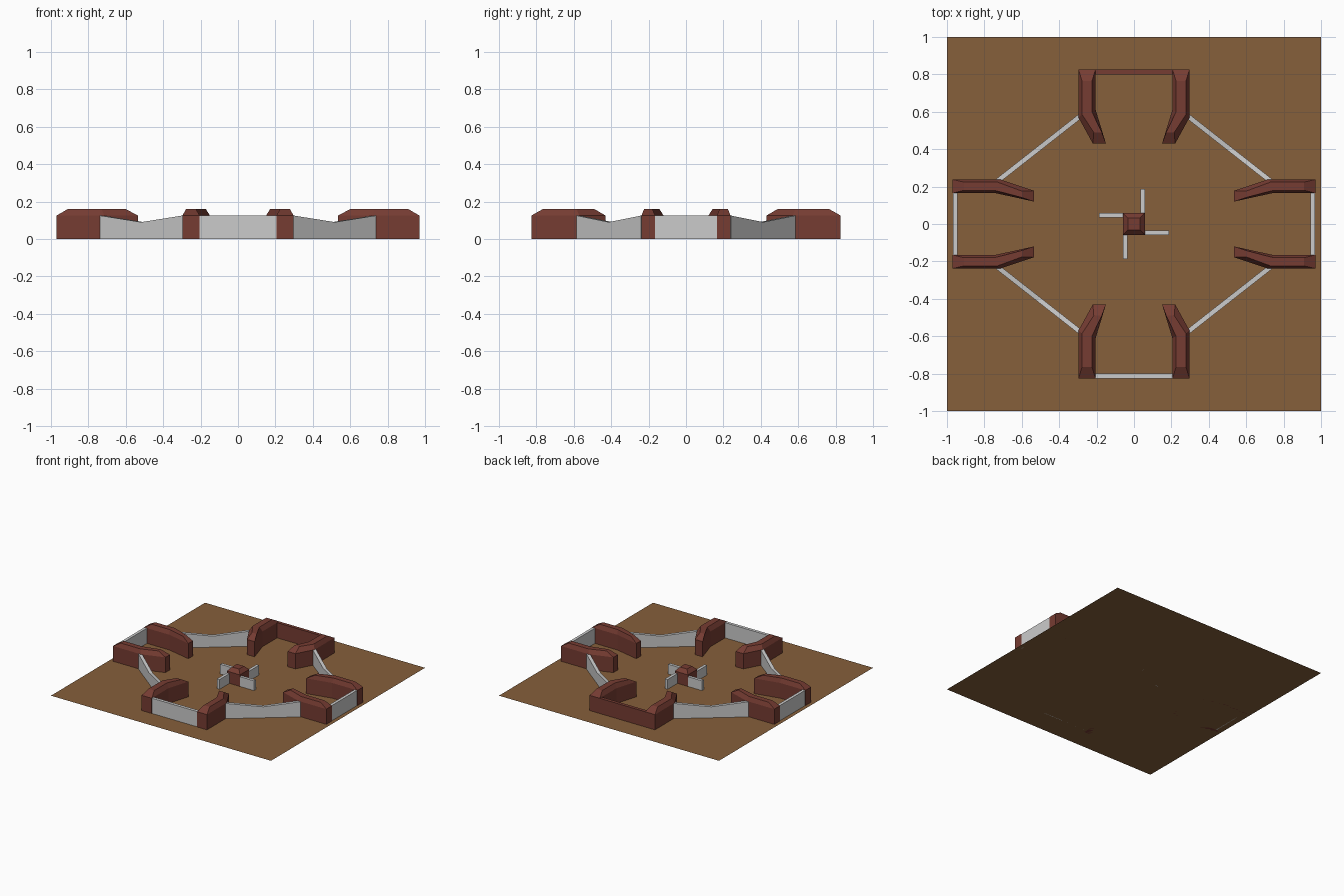
import bpy, bmesh
from mathutils import Vector

if "Cube" in bpy.data.objects:
    bpy.data.objects.remove(bpy.data.objects["Cube"])


def material(name, rgb):
    m = bpy.data.materials.new(name)
    m.diffuse_color = (*rgb, 1)
    m.use_nodes = True
    m.node_tree.nodes["Principled BSDF"].inputs["Base Color"].default_value = m.diffuse_color
    return m


DIRT = material("dirt", (0.24, 0.115, 0.043))
BRICK = material("brick", (0.18, 0.045, 0.032))


def loft(name, rings, mat=None):
    """Closed solid skinned through rings of equal point count."""
    bm = bmesh.new()
    loops = [[bm.verts.new(p) for p in r] for r in rings]
    n = len(loops[0])
    for a, b in zip(loops, loops[1:]):
        for i in range(n):
            j = (i + 1) % n
            bm.faces.new((a[i], a[j], b[j], b[i]))
    bm.faces.new(loops[0])
    bm.faces.new(loops[-1])
    bmesh.ops.recalc_face_normals(bm, faces=bm.faces)
    me = bpy.data.meshes.new(name)
    bm.to_mesh(me)
    bm.free()
    ob = bpy.data.objects.new(name, me)
    bpy.context.collection.objects.link(ob)
    if mat:
        me.materials.append(mat)
    return ob


def rect(x0, x1, y0, y1, z):
    return [(x0, y0, z), (x1, y0, z), (x1, y1, z), (x0, y1, z)]


def box(name, x0, x1, y0, y1, h, mat=None):
    return loft(name, [rect(x0, x1, y0, y1, 0), rect(x0, x1, y0, y1, h)], mat)


H, TOP = 0.125, 0.16

# Ground sheet
bpy.ops.mesh.primitive_plane_add(size=2)
ground = bpy.context.object
ground.name = "ground"
ground.data.materials.append(DIRT)

# Bent bastion arms: plan outline (across, along) and chamfered crown outline
NS_BASE = [(.297, .827), (.297, .57), (.22, .43), (.15, .43), (.205, .61), (.205, .827)]
NS_TOP = [(.278, .765), (.278, .585), (.215, .49), (.172, .49), (.225, .60), (.225, .765)]
EW_BASE = [(.238, .97), (.238, .715), (.178, .535), (.12, .535), (.165, .74), (.165, .97)]
EW_TOP = [(.224, .91), (.224, .73), (.176, .60), (.142, .60), (.18, .745), (.18, .91)]


def ring(outline, swap, sx, sy, z):
    return [((v if swap else u) * sx, (u if swap else v) * sy, z) for u, v in outline]


for sx in (-1, 1):
    for sy in (-1, 1):
        for name, base, top, swap in (("end_arm", NS_BASE, NS_TOP, False),
                                      ("side_arm", EW_BASE, EW_TOP, True)):
            loft(name, [ring(base, swap, sx, sy, 0), ring(base, swap, sx, sy, H),
                        ring(top, swap, sx, sy, TOP)], BRICK)

        # Diagonal curtain wall, dipping in the middle
        a, b = Vector((.73 * sx, .23 * sy, 0)), Vector((.29 * sx, .575 * sy, 0))
        d = (b - a).normalized()
        off = Vector((-d.y, d.x, 0)) * 0.013
        rings = []
        for t, h in ((0, H), (.5, .09), (1, H)):
            p = a.lerp(b, t)
            up = Vector((0, 0, h))
            rings.append([p - off, p + off, p + off + up, p - off + up])
        loft("curtain_wall", rings)

# Gate walls closing the outer end of each bastion
box("front_gate_wall", -.206, .206, -.825, -.80, H)
box("back_gate_wall", -.206, .206, .80, .827, H, BRICK)
box("right_gate_wall", .943, .967, -.166, .166, H)
box("left_gate_wall", -.967, -.943, -.166, .166, H)

# Central keep with chamfered roof
loft("keep", [rect(-.06, .06, -.06, .06, 0), rect(-.06, .06, -.06, .06, .095),
              rect(-.032, .032, -.032, .032, .125)], BRICK)

# Pinwheel of low walls round the keep
for k in range(4):
    w = box("keep_wall", .055, .187, -.06, -.036, .08)
    w.rotation_euler.z = k * 1.5707963
